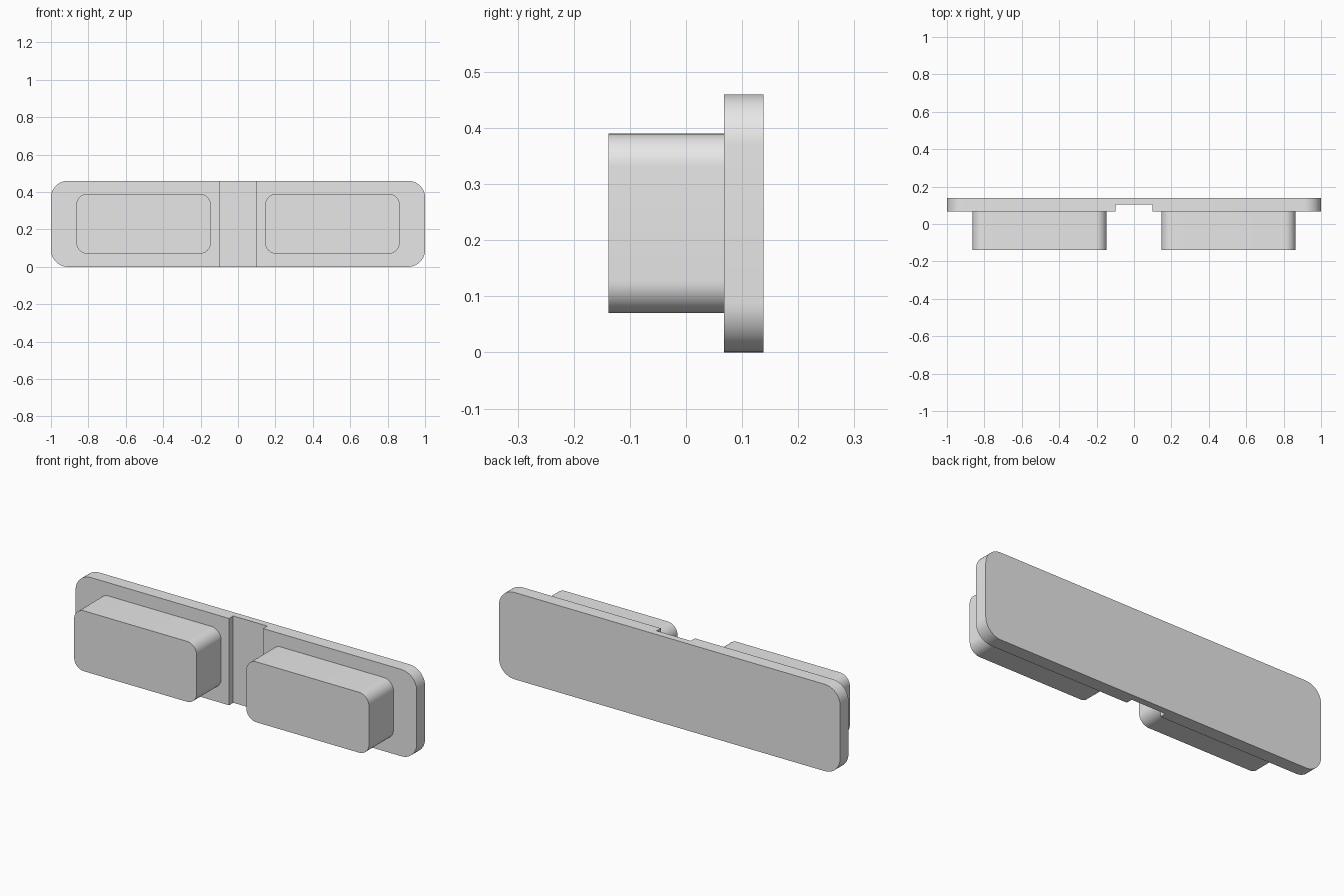
import bpy
import bmesh
from math import cos, sin, pi, radians

if "Cube" in bpy.data.objects:
    bpy.data.objects.remove(bpy.data.objects["Cube"], do_unlink=True)

grey = bpy.data.materials.new("light_grey")
grey.use_nodes = True
grey.diffuse_color = (0.8, 0.8, 0.8, 1)
grey.node_tree.nodes["Principled BSDF"].inputs["Base Color"].default_value = (0.8, 0.8, 0.8, 1)

HEIGHT = 0.46
BACK = 0.138
PLATE_FRONT = 0.068
GROOVE_FLOOR = 0.103


def rounded_slab(name, cx, width, height, y0, y1, radius, segments=12):
    """Rounded rectangle in the xz plane, extruded from y0 to y1."""
    bm = bmesh.new()
    ring = []
    for corner, (sx, sz) in enumerate([(1, 1), (-1, 1), (-1, -1), (1, -1)]):
        for i in range(segments + 1):
            a = (corner + i / segments) * pi / 2
            ring.append(bm.verts.new((
                cx + sx * (width / 2 - radius) + radius * cos(a), y0,
                HEIGHT / 2 + sz * (height / 2 - radius) + radius * sin(a))))
    face = bm.faces.new(ring)
    extruded = bmesh.ops.extrude_face_region(bm, geom=[face], use_keep_orig=True)
    moved = [v for v in extruded["geom"] if isinstance(v, bmesh.types.BMVert)]
    bmesh.ops.translate(bm, verts=moved, vec=(0, y1 - y0, 0))
    bmesh.ops.recalc_face_normals(bm, faces=bm.faces)
    mesh = bpy.data.meshes.new(name)
    bm.to_mesh(mesh)
    bm.free()
    mesh.materials.append(grey)
    obj = bpy.data.objects.new(name, mesh)
    bpy.context.collection.objects.link(obj)
    return obj


def activate(obj):
    bpy.ops.object.select_all(action="DESELECT")
    obj.select_set(True)
    bpy.context.view_layer.objects.active = obj


# Back plate
plate = rounded_slab("back_plate", 0, 2, HEIGHT, PLATE_FRONT, BACK, 0.09)

# Shallow vertical groove across the middle of the plate
bpy.ops.mesh.primitive_cube_add(size=1, location=(0, GROOVE_FLOOR - 0.1, HEIGHT / 2))
cutter = bpy.context.object
cutter.name = "groove_cutter"
cutter.scale = (0.2, 0.2, 1)
cutter.hide_render = True
cutter.data.materials.append(grey)
groove = plate.modifiers.new("groove", "BOOLEAN")
groove.operation = "DIFFERENCE"
groove.solver = "EXACT"
groove.object = cutter
activate(plate)
bpy.ops.object.modifier_apply(modifier=groove.name)
bpy.data.objects.remove(cutter, do_unlink=True)

# Two raised blocks, slightly sunk into the plate
parts = [plate]
for side, sign in (("left", 1), ("right", -1)):
    parts.append(rounded_slab(side + "_block", sign * 0.505, 0.718, 0.32,
                              -BACK, PLATE_FRONT + 0.01, 0.058))

for part in parts:
    activate(part)
    bpy.ops.object.shade_smooth_by_angle(angle=radians(30))
